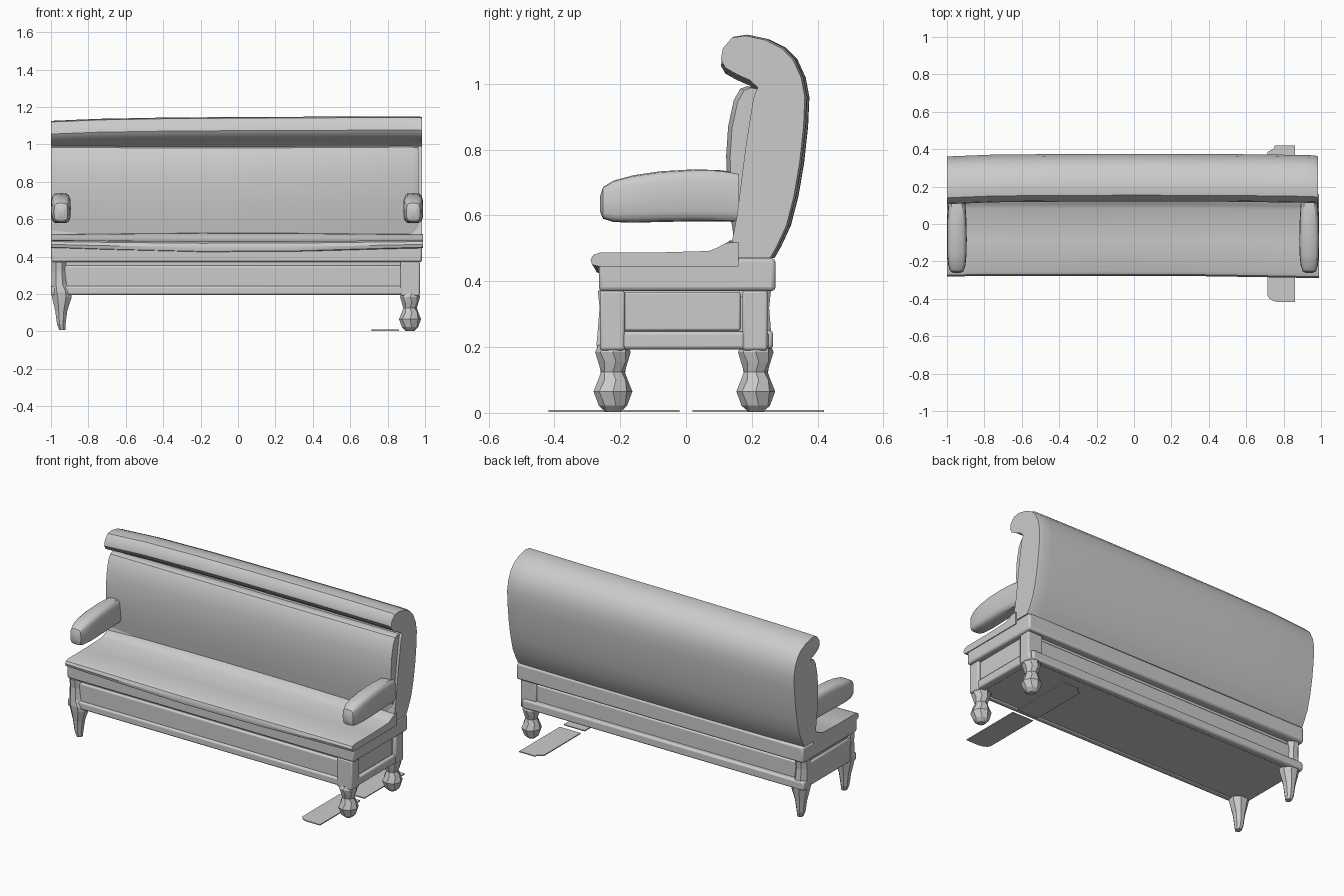
import bpy, bmesh, math


def finish(name, bm, bevel=0.0, smooth=True):
    bmesh.ops.recalc_face_normals(bm, faces=bm.faces)
    me = bpy.data.meshes.new(name)
    bm.to_mesh(me)
    bm.free()
    ob = bpy.data.objects.new(name, me)
    bpy.context.collection.objects.link(ob)
    if bevel:
        m = ob.modifiers.new("soft_edges", "BEVEL")
        m.width, m.segments, m.limit_method = bevel, 2, "ANGLE"
        m.angle_limit = math.radians(40)
    if smooth:
        bpy.ops.object.select_all(action="DESELECT")
        bpy.context.view_layer.objects.active = ob
        ob.select_set(True)
        bpy.ops.object.shade_smooth_by_angle(angle=math.radians(35))
    return ob


def loft(name, rings, bevel=0.0, smooth=True):
    """Skin a list of equally long point rings and cap both ends."""
    bm = bmesh.new()
    vs = [[bm.verts.new(p) for p in ring] for ring in rings]
    n = len(vs[0])
    for a, b in zip(vs, vs[1:]):
        for i in range(n):
            j = (i + 1) % n
            bm.faces.new((a[i], a[j], b[j], b[i]))
    bm.faces.new(vs[0])
    bm.faces.new(vs[-1])
    return finish(name, bm, bevel, smooth)


def extrude(name, profile, stations, bevel=0.0):
    """Side profile (y, z) swept along x; each station is x, y shift, z factor."""
    return loft(name, [[(x, y + dy, 0.5 + (z - 0.5) * k) for y, z in profile]
                       for x, dy, k in stations], bevel)


def box(name, x0, x1, y0, y1, z0, z1, bevel=0.006):
    return extrude(name, [(y0, z0), (y1, z0), (y1, z1), (y0, z1)],
                   [(x0, 0, 1), (x1, 0, 1)], bevel)


# Tall curved back with a rolled headrest
back = [(0.14, 0.47), (0.265, 0.47), (0.285, 0.505), (0.315, 0.57), (0.338, 0.66),
        (0.355, 0.76), (0.367, 0.87), (0.371, 0.96), (0.36, 1.02), (0.335, 1.075),
        (0.30, 1.11), (0.25, 1.135), (0.19, 1.148), (0.15, 1.142), (0.122, 1.11),
        (0.116, 1.075), (0.13, 1.05), (0.165, 1.03), (0.205, 1.012), (0.228, 0.99),
        (0.215, 0.96), (0.19, 0.80), (0.165, 0.60)]
extrude("back_shell", back,
        [(-1, -0.01, 0.965), (-0.75, 0, 0.982), (-0.4, 0.003, 0.992), (0, 0.004, 0.997),
         (0.5, 0.003, 1), (0.9, -0.002, 1.002), (0.965, -0.004, 1.002), (0.985, -0.01, 0.997)])

# Padded backrest
pad = [(0.15, 0.50), (0.138, 0.58), (0.126, 0.68), (0.122, 0.78), (0.128, 0.87),
       (0.145, 0.95), (0.165, 0.985), (0.185, 0.993), (0.225, 0.985), (0.225, 0.50)]
extrude("backrest_pad", pad,
        [(-1, 0, 0.995), (0, 0.004, 0.99), (0.93, 0, 1), (0.965, 0.012, 0.99)])

# Seat body, seat top with front lip, and the roll at its rear
box("seat_body", -1, 0.985, -0.265, 0.272, 0.37, 0.47, 0.012)
cushion = [(-0.265, 0.445), (-0.285, 0.45), (-0.29, 0.465), (-0.282, 0.48),
           (-0.262, 0.487), (-0.1, 0.487), (0.07, 0.492), (0.095, 0.502),
           (0.12, 0.516), (0.16, 0.52), (0.16, 0.445)]
extrude("seat_cushion", cushion,
        [(-1, 0.01, 1), (-0.7, 0.012, 1.2), (-0.2, 0.013, 1.45), (0.3, 0.012, 1.4),
         (0.8, 0.004, 1.1), (0.99, 0, 1)])

# Rounded armrests, lofted from tip to back
arm = [(-0.262, 0.635, 0.018, 0.022), (-0.252, 0.638, 0.036, 0.048),
       (-0.22, 0.643, 0.046, 0.063), (-0.16, 0.650, 0.052, 0.072),
       (-0.08, 0.657, 0.053, 0.077), (0.02, 0.661, 0.051, 0.079),
       (0.10, 0.660, 0.046, 0.078), (0.16, 0.655, 0.042, 0.075)]


def armrest(name, cx):
    rings = []
    for y, z, rx, rz in arm:
        ring = []
        for i in range(16):
            c, s = math.cos(i * math.pi / 8), math.sin(i * math.pi / 8)
            ring.append((cx + rx * math.copysign(abs(c) ** 0.5, c), y,
                         z + rz * math.copysign(abs(s) ** 0.5, s)))
        rings.append(ring)
    loft(name, rings)


armrest("left_armrest", -0.947)
armrest("right_armrest", 0.937)

# Base: closed apron box, bottom rails, shadow gap strip under the seat
box("base_apron", -0.995, 0.945, -0.245, 0.235, 0.20, 0.352, 0.01)
box("shadow_gap_filler", -0.985, 0.93, -0.23, 0.225, 0.34, 0.38, 0)
box("front_bottom_rail", -1, 0.90, -0.26, -0.22, 0.195, 0.242, 0.01)
box("rear_bottom_rail", -1, 0.95, 0.22, 0.265, 0.195, 0.25, 0.01)
box("right_bottom_rail", 0.92, 0.968, -0.24, 0.25, 0.193, 0.248, 0.01)
box("right_side_panel", 0.93, 0.955, -0.19, 0.165, 0.25, 0.368, 0.006)

# Right legs: square post, collar and faceted bulb foot
foot = [(0.002, 0.022), (0.022, 0.044), (0.065, 0.059), (0.10, 0.046), (0.125, 0.036),
        (0.155, 0.046), (0.185, 0.054), (0.205, 0.046)]
for side, y in (("front", -0.222), ("rear", 0.212)):
    box(side + "_right_post", 0.868, 0.972, y - 0.04, y + 0.036, 0.19, 0.372, 0.008)
    rings = []
    for k, (z, r) in enumerate(foot):
        rings.append([(0.92 + r * math.cos((i + 0.25 * (k % 2)) * math.pi / 4),
                       y + r * math.sin((i + 0.25 * (k % 2)) * math.pi / 4), z)
                      for i in range(8)])
    loft(side + "_right_foot", rings, smooth=False)

    # Left legs: tapered, cut flush with the flat left end
    taper = [(0.008, -0.94, 0.018, 0.02), (0.04, -0.945, 0.025, 0.029),
             (0.11, -0.945, 0.035, 0.038), (0.18, -0.942, 0.056, 0.05),
             (0.21, -0.945, 0.062, 0.054), (0.25, -0.955, 0.046, 0.05),
             (0.32, -0.958, 0.042, 0.044), (0.372, -0.958, 0.042, 0.05)]
    rings = [[(max(-1.0, cx + rx * math.cos((i + 0.5) * math.pi / 4)),
               y + ry * math.sin((i + 0.5) * math.pi / 4), z) for i in range(8)]
             for z, cx, rx, ry in taper]
    loft(side + "_left_leg", rings, smooth=False)

# Two thin floor strips, with rounded front corners on the front one
front = [(0.715, -0.02), (0.86, -0.02), (0.86, -0.418), (0.775, -0.418),
         (0.745, -0.412), (0.725, -0.40), (0.715, -0.385)]
rear = [(0.715, 0.02), (0.86, 0.02), (0.86, 0.42), (0.75, 0.42), (0.75, 0.405),
        (0.735, 0.395), (0.715, 0.385)]
for name, outline in (("front_floor_strip", front), ("rear_floor_strip", rear)):
    loft(name, [[(x, y, z) for x, y in outline] for z in (0.003, 0.009)], smooth=False)
